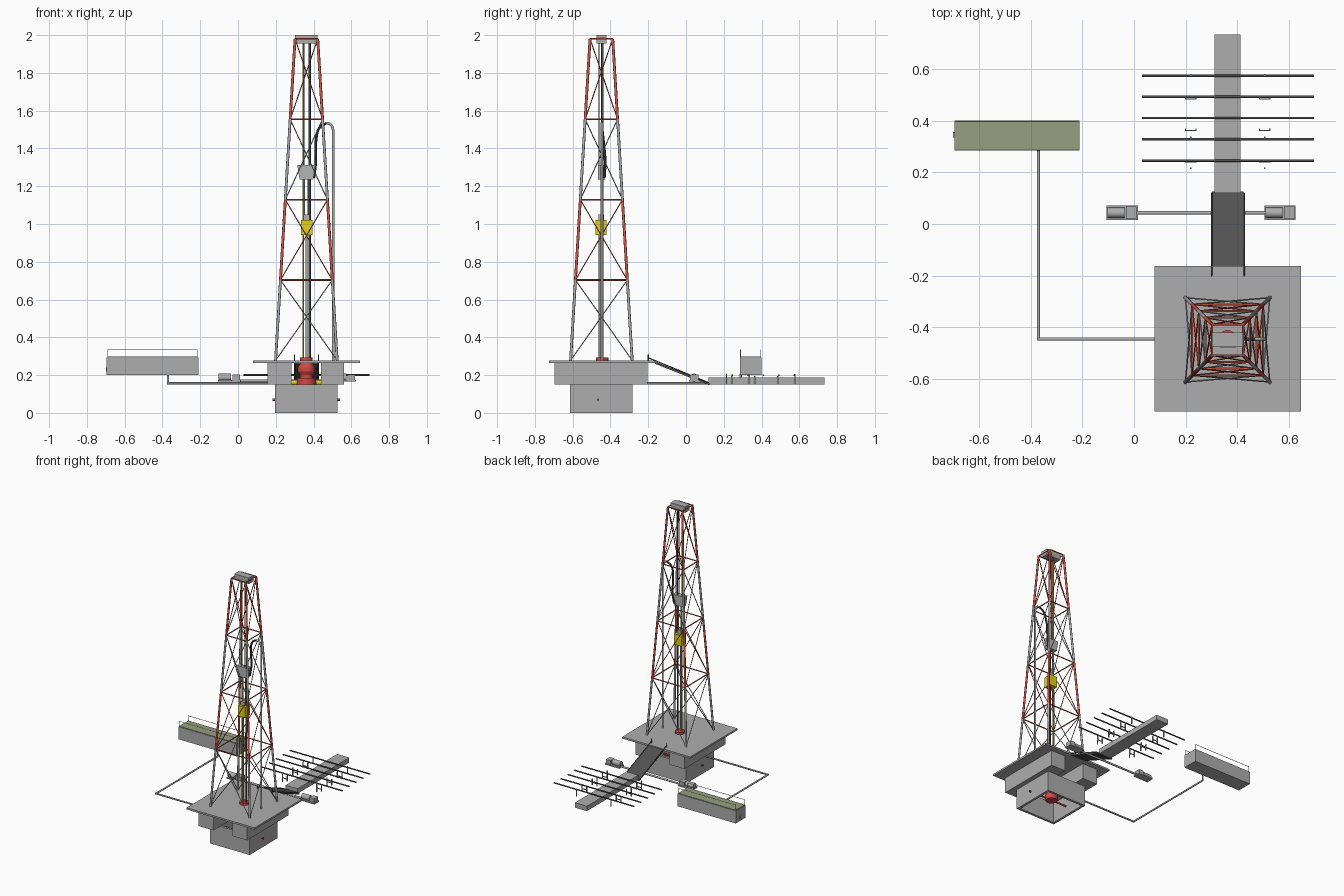
import bpy, bmesh, math
from mathutils import Vector

if "Cube" in bpy.data.objects:
    bpy.data.objects.remove(bpy.data.objects["Cube"])

def mat(name, r, g, b):
    m = bpy.data.materials.new(name)
    m.diffuse_color = (r, g, b, 1)
    m.use_nodes = True
    m.node_tree.nodes["Principled BSDF"].inputs["Base Color"].default_value = m.diffuse_color
    return m

GRAY = mat("steel_gray", .42, .42, .42)
LIGHT = mat("light_gray", .46, .46, .46)
WHITE = mat("pale_gray", .7, .7, .7)
DARK = mat("dark_gray", .085, .085, .085)
BLACK = mat("black_rubber", .03, .03, .03)
RED = mat("derrick_red", .66, .1, .065)
BRIGHT = mat("valve_red", .65, .065, .06)
YELLOW = mat("yellow", .78, .64, .008)
OLIVE = mat("olive_mud", .31, .35, .22)

def finish(bm, name, m, smooth=False):
    bmesh.ops.recalc_face_normals(bm, faces=bm.faces)
    me = bpy.data.meshes.new(name)
    bm.to_mesh(me)
    bm.free()
    me.materials.append(m)
    ob = bpy.data.objects.new(name, me)
    bpy.context.collection.objects.link(ob)
    if smooth:
        for p in me.polygons:
            p.use_smooth = True
        me.set_sharp_from_angle(angle=math.radians(50))
    return ob

def add_box(bm, x0, x1, y0, y1, z0, z1, taper=1):
    vs = bmesh.ops.create_cube(bm, size=1)['verts']
    c = Vector(((x0 + x1) / 2, (y0 + y1) / 2, (z0 + z1) / 2))
    for v in vs:
        s = taper if v.co.z < 0 else 1
        v.co = c + Vector((v.co.x * (x1 - x0) * s, v.co.y * (y1 - y0), v.co.z * (z1 - z0)))

def box(name, m, *dims, taper=1):
    bm = bmesh.new()
    add_box(bm, *dims, taper=taper)
    return finish(bm, name, m)

def add_rod(bm, a, b, r, n=10, r2=None):
    a, b = Vector(a), Vector(b)
    d = b - a
    vs = bmesh.ops.create_cone(bm, cap_ends=True, segments=n, radius1=r,
                               radius2=r if r2 is None else r2, depth=d.length)['verts']
    q = d.to_track_quat('Z', 'Y')
    for v in vs:
        v.co = q @ v.co + (a + b) / 2

def rods(name, m, segs, r, n=10):
    bm = bmesh.new()
    for a, b in segs:
        add_rod(bm, a, b, r, n)
    return finish(bm, name, m, True)

def tube(name, m, pts, r, smooth_path=True):
    cu = bpy.data.curves.new(name, 'CURVE')
    cu.dimensions = '3D'
    cu.bevel_depth = r
    cu.bevel_resolution = 3
    cu.use_fill_caps = True
    sp = cu.splines.new('BEZIER' if smooth_path else 'POLY')
    if smooth_path:
        sp.bezier_points.add(len(pts) - 1)
        for p, c in zip(sp.bezier_points, pts):
            p.co = c
            p.handle_left_type = p.handle_right_type = 'AUTO'
    else:
        sp.points.add(len(pts) - 1)
        for p, c in zip(sp.points, pts):
            p.co = (*c, 1)
    ob = bpy.data.objects.new(name, cu)
    bpy.context.collection.objects.link(ob)
    cu.materials.append(m)

CX, CY = .362, -.443

# Substructure: floor, two side boxes, open cellar
box("drill_floor", GRAY, .08, .645, -.725, -.163, .265, .278)
for n, x0, x1 in (("left", .157, .282), ("right", .44, .562)):
    box(n + "_substructure", GRAY, x0, x1, -.695, -.205, .15, .265)
bm = bmesh.new()
X0, X1, Y0, Y1, T = .197, .527, -.615, -.282, .018
add_box(bm, X0, X1, Y0, Y0 + T, 0, .15)
add_box(bm, X0, X1, Y1 - T, Y1, 0, .15)
add_box(bm, X0, X0 + T, Y0 + T, Y1 - T, 0, .15)
add_box(bm, X1 - T, X1, Y0 + T, Y1 - T, 0, .15)
finish(bm, "cellar_walls", GRAY)

# Blowout preventer stack, rams and side line
bm = bmesh.new()
for z0, z1, r, r2 in ((.05, .145, .04, .04), (.145, .185, .05, .05), (.185, .2, .034, .034),
                      (.2, .22, .034, .046), (.22, .24, .046, .046), (.24, .265, .046, .03)):
    add_rod(bm, (CX, CY, z0), (CX, CY, z1), r, 24, r2)
finish(bm, "preventer_stack", BRIGHT, True)
rods("side_line", BRIGHT, [((.182, -.466, .07), (.54, -.466, .07))], .006)
rods("preventer_rams", YELLOW, [((CX + s * .05, CY, .16), (CX + s * .082, CY, .16)) for s in (-1, 1)], .012, 12)

# Rotary table
rods("rotary_table", BRIGHT, [((CX, CY, .277), (CX, CY, .293))], .033, 24)

# Derrick: four bays with alternating colours
LV = [.278 + .4255 * i for i in range(5)]

def corner(i, k):
    h = .163 - .103 * i / 4
    sx, sy = ((-1, -1), (1, -1), (1, 1), (-1, 1))[k % 4]
    return (CX + sx * h, CY - .005 + sy * h, LV[i])

for i in range(4):
    m = (GRAY, RED)[i % 2]
    rods(f"derrick_legs_{i}", m, [(corner(i, k), corner(i + 1, k)) for k in range(4)], .0075)
    rods(f"derrick_braces_{i}", m, [s for k in range(4) for s in
         ((corner(i, k), corner(i + 1, k + 1)), (corner(i, k + 1), corner(i + 1, k)))], .0028, 8)
    rods(f"derrick_girts_{i}", RED, [(corner(i + 1, k), corner(i + 1, k + 1)) for k in range(4)], .004)

# Crown block
box("crown_block", GRAY, .302, .422, -.475, -.42, 1.955, 2.0)

# Hoisting gear: rails, cables, travelling block, top drive, drill pipe
rods("yellow_guide", YELLOW, [((.345, -.445, .278), (.345, -.445, 1.96))], .004)
rods("dark_guide", DARK, [((.38, -.443, .278), (.38, -.443, 1.96))], .006)
rods("hoist_cables", DARK, [((x, -.46, 1.3), (x, -.46, 1.96)) for x in (.35, .374)], .002, 8)
box("travelling_block", LIGHT, .314, .41, -.465, -.43, 1.235, 1.312, taper=.75)
rods("hook_links", GRAY, [((x, CY, 1.04), (x, CY, 1.24)) for x in (.352, .372)], .003, 8)
box("top_drive", YELLOW, .333, .394, -.478, -.42, .942, 1.022)
box("top_drive_neck", LIGHT, .346, .378, -.462, -.434, 1.022, 1.05)
rods("drill_pipe", GRAY, [((CX, -.456, .28), (CX, -.456, .942))], .006)

# Standpipe, gooseneck and hose
rods("standpipe", GRAY, [((.505, -.445, .278), (.505, -.445, 1.5))], .007)
tube("gooseneck", GRAY, [(.505, -.445, 1.495), (.49, -.445, 1.527), (.465, -.445, 1.535)], .007)
tube("mud_hose", BLACK, [(.468, -.445, 1.534), (.435, -.445, 1.515), (.413, -.437, 1.44),
                         (.412, -.428, 1.33), (.402, -.432, 1.245)], .007)

# Ramp with side rails
bm = bmesh.new()
prof = [(-.165, .272), (.125, .158), (.125, .146), (-.165, .26)]
f = bm.faces.new([bm.verts.new((.302, y, z)) for y, z in prof])
g = bmesh.ops.extrude_face_region(bm, geom=[f])['geom']
bmesh.ops.translate(bm, vec=(.122, 0, 0), verts=[v for v in g if isinstance(v, bmesh.types.BMVert)])
finish(bm, "pipe_ramp", DARK)
rods("ramp_rails", DARK, [((x, -.2, .292), (x, .12, .16)) for x in (.3, .426)], .003, 8)
rods("ramp_posts", DARK, [((x, -.2, .278), (x, -.2, .31)) for x in (.3, .426)], .003, 8)

# Catwalk and pipe racks
box("catwalk", GRAY, .312, .412, .12, .732, .15, .187)
rods("rack_pipes", DARK, [((.03, y, .2), (.697, y, .2)) for y in (.245, .328, .41, .492, .573)], .0048)
bm = bmesh.new()
for x in (.22, .505):
    for y in (.215, .335, .578):
        add_box(bm, x - .003, x + .003, y - .003, y + .003, .15, .205)
    for y in (.241, .363, .485):
        add_box(bm, x - .022, x + .022, y - .004, y + .001, .165, .17)
        for s in (-.02, .02):
            add_box(bm, x + s - .002, x + s + .002, y - .004, y + .006, .15, .195)
finish(bm, "rack_posts", GRAY)

# Mud pumps on either side of the ramp
for n, px in (("left", -.106), ("right", .504)):
    box(n + "_pump_skid", GRAY, px, px + .121, .015, .072, .165, .175)
    box(n + "_pump_gearbox", GRAY, px + .076, px + .116, .02, .067, .175, .203)
    rods(n + "_pump_motor", GRAY, [((px + .004, .043, .188), (px + .07, .043, .188))], .02, 16)
rods("pump_line", GRAY, [((.01, .043, .17), (.51, .043, .17))], .007)

# Mud tank with handrails and flow line
box("mud_tank", GRAY, -.695, -.21, .285, .4, .2, .294)
box("mud_surface", OLIVE, -.692, -.213, .288, .397, .294, .298)
box("tank_valve", GRAY, -.7, -.695, .335, .355, .22, .24)
rails = []
for y in (.289, .396):
    rails.append(((-.69, y, .335), (-.215, y, .335)))
    rails += [((x, y, .294), (x, y, .335)) for x in (-.69, -.215)]
rods("tank_handrails", WHITE, rails, .0018, 8)
rods("flow_line", GRAY, [((-.37, .29, .205), (-.37, .287, .157)), ((-.37, .291, .157), (-.37, -.451, .157)),
                         ((-.376, -.445, .157), (.16, -.445, .157))], .006)
